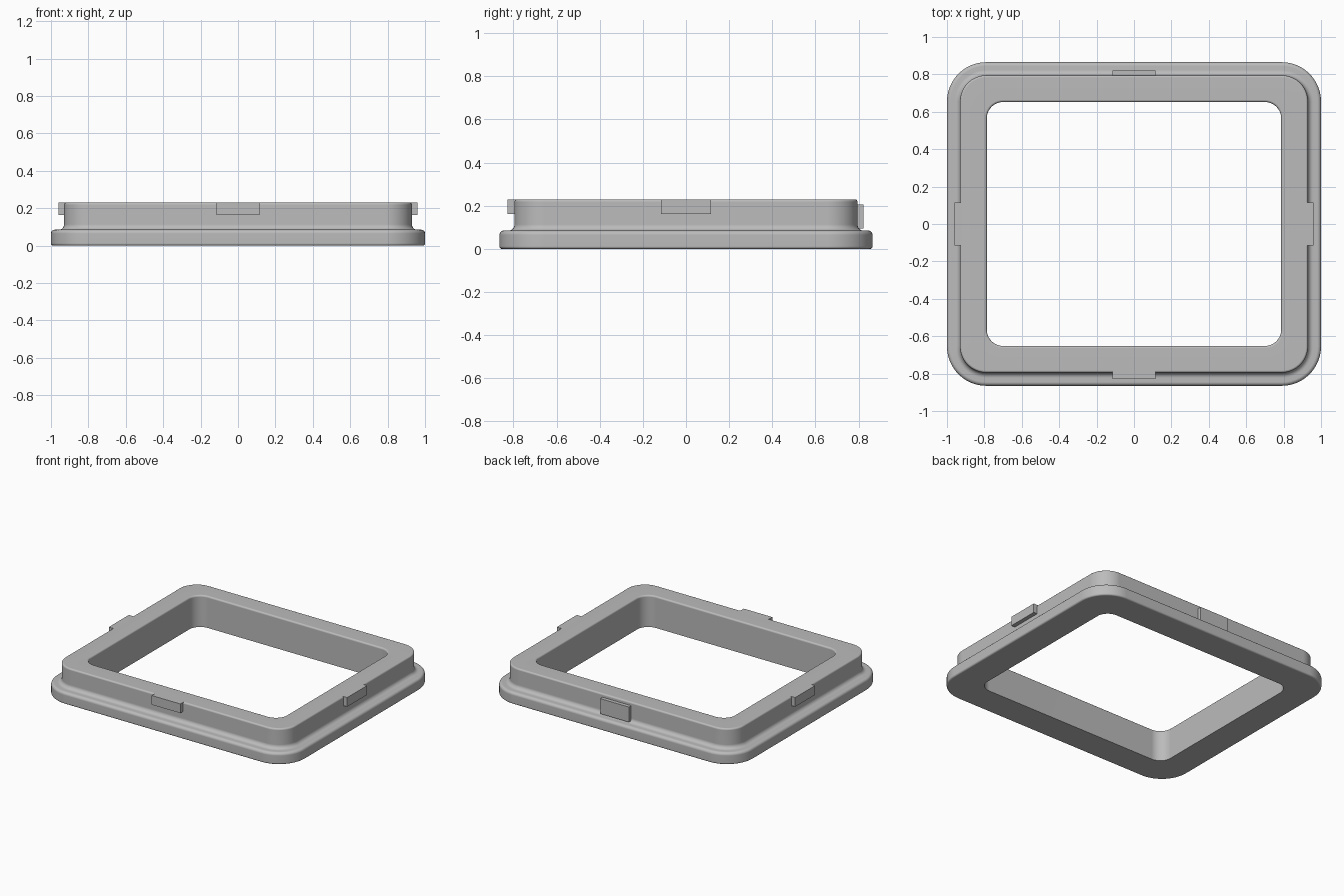
import bpy
import bmesh
from math import cos, sin, pi, radians

cube = bpy.data.objects.get("Cube")
if cube:
    bpy.data.objects.remove(cube, do_unlink=True)

HALF_X, HALF_Y = 1.0, 0.865
TOP, FLANGE_TOP = 0.23, 0.085
WALL, HOLE = 0.07, 0.213        # insets of the raised wall and the opening
OUTER_R, INNER_R = 0.21, 0.30   # corner radii measured at zero inset

grey = bpy.data.materials.new("light grey")
grey.use_nodes = True
colour = (0.5, 0.5, 0.5, 1)
grey.diffuse_color = colour
grey.node_tree.nodes["Principled BSDF"].inputs["Base Color"].default_value = colour


def make_object(name, bm):
    bmesh.ops.recalc_face_normals(bm, faces=bm.faces)
    mesh = bpy.data.meshes.new(name)
    bm.to_mesh(mesh)
    bm.free()
    mesh.materials.append(grey)
    obj = bpy.data.objects.new(name, mesh)
    bpy.context.collection.objects.link(obj)
    return obj


def arc(inset, z, r, start, end, base, steps=5):
    """Fillet in the cross-section; angle 0 points outwards, 90 up."""
    angles = [radians(start + (end - start) * i / steps) for i in range(steps + 1)]
    return [(inset - r * cos(a), z + r * sin(a), base) for a in angles]


def ring(bm, inset, z, base, steps=12):
    """Rounded rectangle of vertices at one point of the cross-section."""
    r = base - inset
    cx, cy = HALF_X - inset - r, HALF_Y - inset - r
    verts = []
    for k, (sx, sy) in enumerate([(1, 1), (-1, 1), (-1, -1), (1, -1)]):
        for i in range(steps + 1):
            a = (k + i / steps) * pi / 2
            verts.append(bm.verts.new((sx * cx + r * cos(a), sy * cy + r * sin(a), z)))
    return verts


# Frame: filleted flange and raised wall swept round the opening
e, f, c, t = 0.012, 0.02, 0.028, 0.012
profile = (arc(e, e, e, -90, 0, OUTER_R)
           + arc(f, FLANGE_TOP - f, f, 0, 90, OUTER_R)
           + arc(WALL - c, FLANGE_TOP + c, c, 270, 180, OUTER_R)
           + arc(WALL + t, TOP - t, t, 0, 90, OUTER_R)
           + arc(HOLE - t, TOP - t, t, 90, 180, INNER_R)
           + [(HOLE, 0, INNER_R)])
bm = bmesh.new()
rings = [ring(bm, *p) for p in profile]
for low, high in zip(rings, rings[1:] + rings[:1]):
    for i in range(len(low)):
        j = (i + 1) % len(low)
        bm.faces.new((low[i], low[j], high[j], high[i]))
frame = make_object("frame", bm)
bpy.ops.object.select_all(action="DESELECT")
frame.select_set(True)
bpy.context.view_layer.objects.active = frame
bpy.ops.object.shade_smooth_by_angle(angle=radians(30))
weighted = frame.modifiers.new("even shading", "WEIGHTED_NORMAL")
weighted.keep_sharp = True


# Clip tabs on the middle of each side
def tab(name, low, high):
    bm = bmesh.new()
    bmesh.ops.create_cube(bm, size=1)
    for v in bm.verts:
        v.co = [(a + b) / 2 + (b - a) * q for a, b, q in zip(low, high, v.co)]
    make_object(name, bm)


W, Z = 0.115, 0.163
X, Y, SINK = HALF_X - WALL, HALF_Y - WALL, 0.02
tab("front_tab", (-W, -Y - 0.033, Z), (W, -Y + SINK, TOP))
tab("back_tab", (-W, Y - SINK, 0.095), (W, Y + 0.027, 0.205))
tab("left_tab", (X - SINK, -W, Z), (X + 0.03, W, TOP))
tab("right_tab", (-X - 0.03, -W, Z), (-X + SINK, W, TOP))
